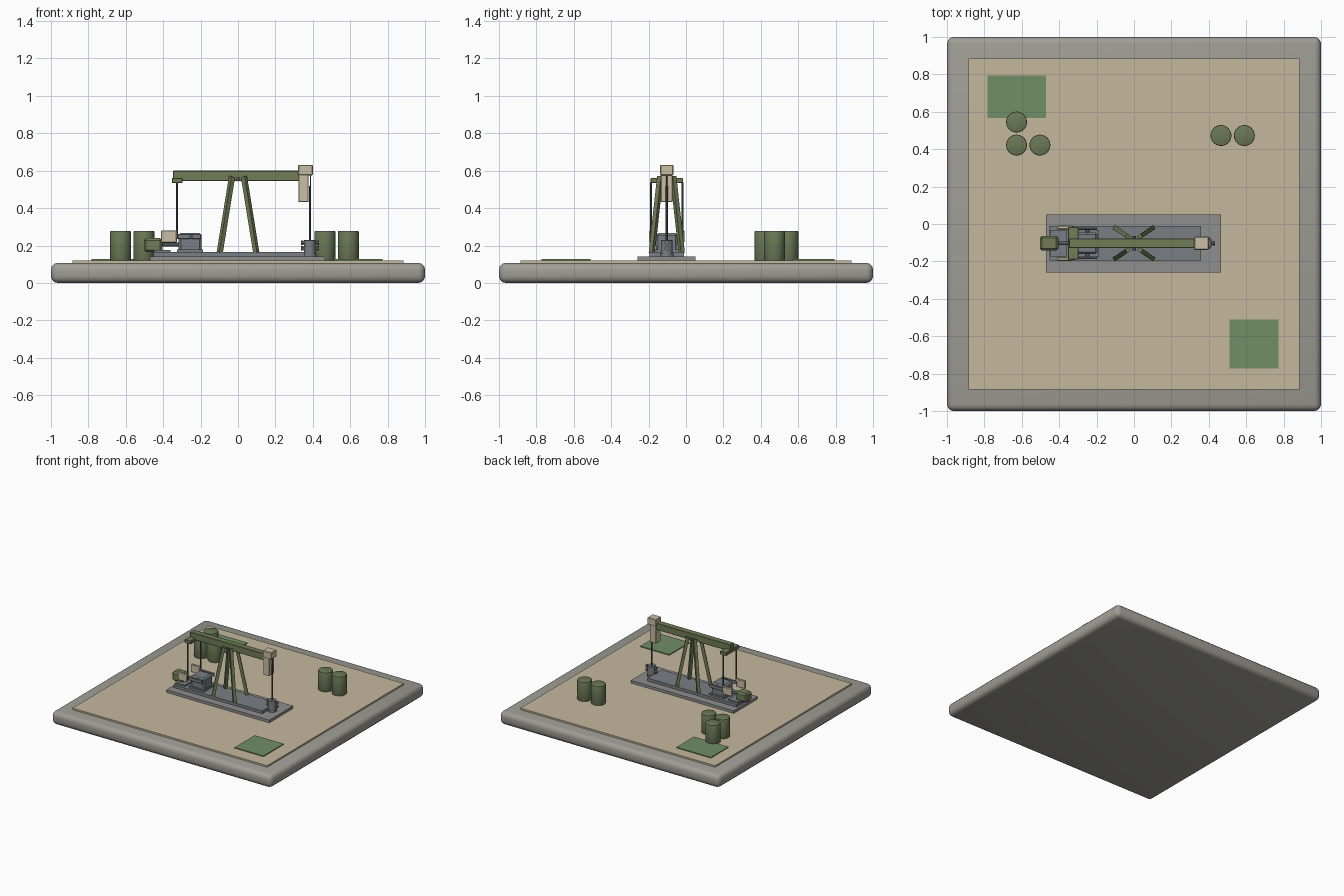
import bpy
import bmesh
import math
from mathutils import Vector, Matrix

cube = bpy.data.objects.get("Cube")
if cube:
    bpy.data.objects.remove(cube, do_unlink=True)


def material(name, r, g, b):
    """Flat colour given as 8-bit sRGB, stored as linear."""
    lin = [((c / 255 + 0.055) / 1.055) ** 2.4 for c in (r, g, b)] + [1]
    m = bpy.data.materials.new(name)
    m.use_nodes = True
    m.diffuse_color = lin
    m.node_tree.nodes["Principled BSDF"].inputs["Base Color"].default_value = lin
    return m


STONE = material("warm grey stone", 158, 157, 149)
SAND = material("sand", 197, 184, 158)
GRASS = material("grass green", 113, 143, 101)
CONCRETE = material("concrete grey", 141, 142, 141)
STEEL = material("blue grey steel", 122, 127, 132)
DARK = material("dark steel", 82, 86, 90)
OLIVE = material("olive paint", 113, 124, 86)
BARREL = material("barrel green", 107, 120, 86)
CREAM = material("cream paint", 203, 190, 163)


def finish(bm, name, mat, bevel=0, segments=1, smooth=False):
    if bevel:
        edges = [e for e in bm.edges if e.calc_face_angle(0) > 0.8]
        bmesh.ops.bevel(bm, geom=edges, offset=bevel, segments=segments,
                        profile=0.5, affect='EDGES', clamp_overlap=True)
    mesh = bpy.data.meshes.new(name)
    bm.to_mesh(mesh)
    bm.free()
    mesh.materials.append(mat)
    if smooth:
        mesh.shade_smooth()
        mesh.set_sharp_from_angle(angle=math.radians(35))
    ob = bpy.data.objects.new(name, mesh)
    bpy.context.scene.collection.objects.link(ob)
    return ob


def box(name, mat, x, y, z, **kw):
    """Box from (min, max) pairs on each axis."""
    bm = bmesh.new()
    bmesh.ops.create_cube(bm, size=1)
    for v in bm.verts:
        v.co = [(a + b) / 2 + c * (b - a) for (a, b), c in zip((x, y, z), v.co)]
    return finish(bm, name, mat, **kw)


def aim(a, b):
    """Matrix that puts the local z axis along a -> b, centred between them."""
    a, b = Vector(a), Vector(b)
    turn = (b - a).to_track_quat('Z', 'Y').to_matrix().to_4x4()
    return Matrix.Translation((a + b) / 2) @ turn, (b - a).length


def rod(name, mat, a, b, radius, sides=12, smooth=True, **kw):
    bm = bmesh.new()
    place, length = aim(a, b)
    bmesh.ops.create_cone(bm, cap_ends=True, segments=sides, radius1=radius,
                          radius2=radius, depth=length, matrix=place)
    return finish(bm, name, mat, smooth=smooth, **kw)


def strut(name, mat, a, b, width):
    bm = bmesh.new()
    place, length = aim(a, b)
    bmesh.ops.create_cube(bm, size=1, matrix=place @ Matrix.Diagonal((width, width, length, 1)))
    return finish(bm, name, mat)


MID = -0.103          # centre line of the pump


def across(half):
    return (MID - half, MID + half)


# Ground slab, sand and grass
box("ground_slab", STONE, (-1, 1), (-1, 1), (0, 0.107), bevel=0.036, segments=3, smooth=True)
box("sand_bed", SAND, (-0.885, 0.885), (-0.885, 0.885), (0.1, 0.12))
box("back_grass_patch", GRASS, (-0.783, -0.47), (0.567, 0.795), (0.118, 0.127))
box("front_grass_patch", GRASS, (0.51, 0.772), (-0.772, -0.51), (0.118, 0.127))

# Pad and skid
box("concrete_pad", CONCRETE, (-0.47, 0.465), across(0.155), (0.115, 0.142))
box("skid", STEEL, (-0.452, 0.358), across(0.092), (0.14, 0.165))

# Four splayed legs and the saddle bearing
for sx in (-1, 1):
    for sy in (-1, 1):
        strut("samson_leg", OLIVE, (sx * 0.098, MID + sy * 0.08, 0.16),
              (sx * 0.032, MID + sy * 0.035, 0.568), 0.024)
rod("saddle_pin", DARK, (0, MID - 0.04, 0.555), (0, MID + 0.04, 0.555), 0.012)

# Walking beam, head and equalizer bar
box("walking_beam", OLIVE, (-0.347, 0.33), across(0.025), (0.545, 0.6), bevel=0.003)
box("head_lower", CREAM, (0.323, 0.378), across(0.032), (0.432, 0.6), bevel=0.003)
box("head_upper", CREAM, (0.321, 0.4), across(0.035), (0.575, 0.631), bevel=0.004)
box("equalizer_bar", OLIVE, (-0.354, -0.297), across(0.086), (0.533, 0.561), bevel=0.003)

# Hanging cable, polished rod and wellhead
rod("bridle_cable", DARK, (0.387, MID, 0.59), (0.387, MID, 0.42), 0.003, 8)
rod("polished_rod", DARK, (0.384, MID, 0.518), (0.384, MID, 0.22), 0.006, 10)
rod("wellhead", STEEL, (0.384, MID, 0.14), (0.384, MID, 0.23), 0.031, 16, bevel=0.003)
rod("wellhead_flange", STEEL, (0.384, MID, 0.142), (0.384, MID, 0.156), 0.037, 16)
for z in (0.185, 0.215):
    rod("wellhead_pipe", STEEL, (0.345, MID, z), (0.424, MID, z), 0.006, 8)
    for x in (0.338, 0.422):
        rod("pipe_cap", STEEL, (x, MID, z), (x + 0.012, MID, z), 0.012, 10)

# Gearbox and motor
box("gearbox", STEEL, (-0.318, -0.195), across(0.058), (0.16, 0.266), bevel=0.012)
box("gearbox_foot", STEEL, (-0.325, -0.188), across(0.07), (0.16, 0.178))
box("motor", OLIVE, (-0.503, -0.405), across(0.04), (0.165, 0.24), bevel=0.012)
box("motor_mount", STEEL, (-0.45, -0.36), across(0.07), (0.16, 0.176))
rod("motor_shaft", DARK, (-0.41, MID, 0.205), (-0.31, MID, 0.205), 0.01)
rod("crank_shaft", DARK, (-0.25, MID - 0.085, 0.247), (-0.25, MID + 0.085, 0.247), 0.012)

# Cranks, counterweights and pitman arms on both sides
for s in (-1, 1):
    def side(inner, outer):
        return tuple(sorted((MID + s * inner, MID + s * outer)))
    box("crank_arm", STEEL, (-0.34, -0.197), side(0.072, 0.085), (0.234, 0.262), bevel=0.003)
    box("counterweight", CREAM, (-0.412, -0.327), side(0.074, 0.094), (0.216, 0.281), bevel=0.004)
    rod("pitman_arm", DARK, (-0.326, MID + s * 0.084, 0.24),
        (-0.326, MID + s * 0.084, 0.536), 0.006, 10)

# Barrels
for x, y in ((-0.628, 0.545), (-0.628, 0.422), (-0.503, 0.422),
             (0.465, 0.473), (0.59, 0.473)):
    rod("barrel", BARREL, (x, y, 0.118), (x, y, 0.278), 0.056, 24, bevel=0.006, segments=2)
